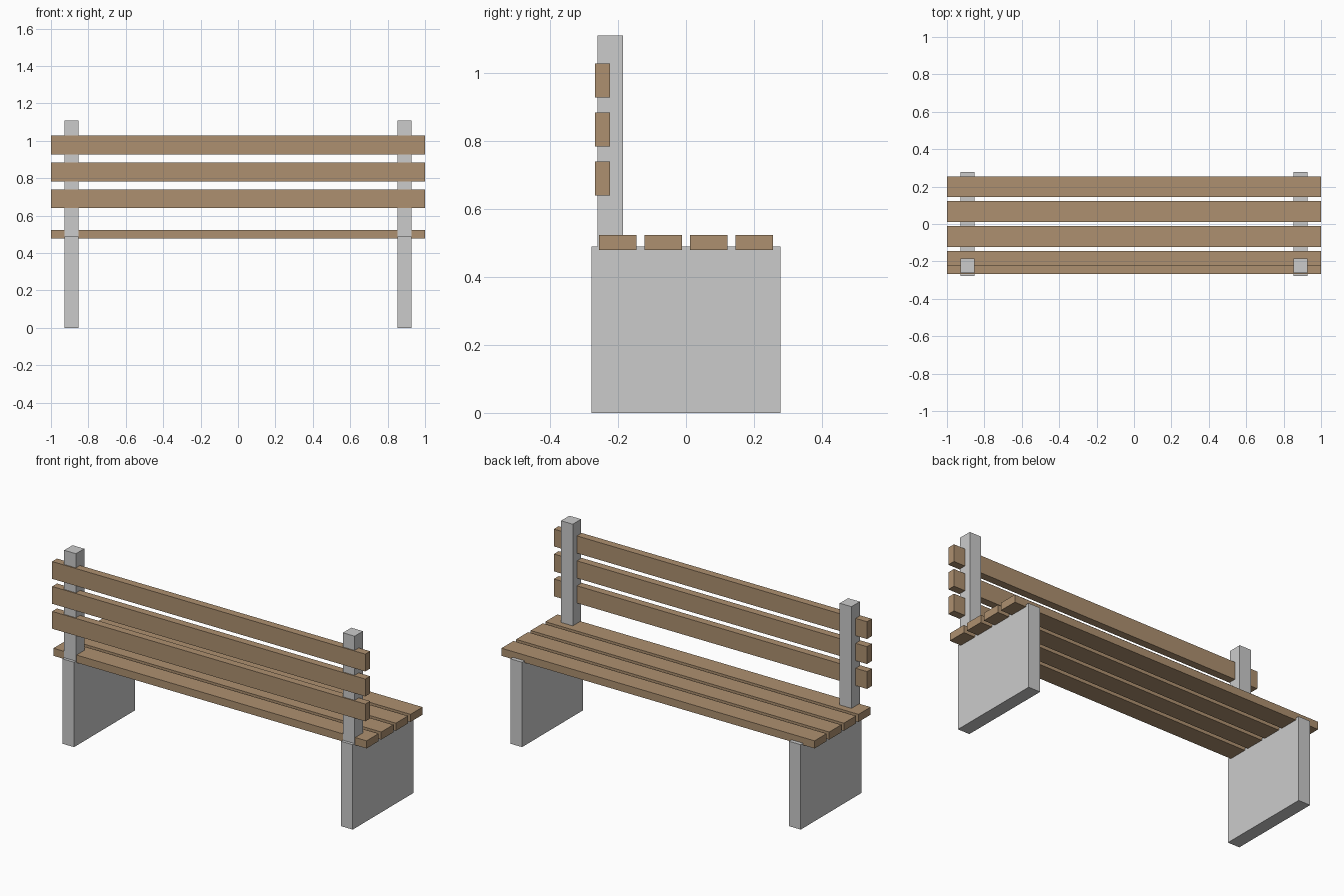
import bpy
import bmesh
from mathutils import Vector

if "Cube" in bpy.data.objects:
    bpy.data.objects.remove(bpy.data.objects["Cube"])

wood = bpy.data.materials.new("wood")
wood.diffuse_color = (0.42, 0.28, 0.16, 1)
wood.use_nodes = True
wood.node_tree.nodes["Principled BSDF"].inputs["Base Color"].default_value = wood.diffuse_color


def box(name, lo, hi, material=None):
    """Axis-aligned box between two corners."""
    lo, hi = Vector(lo), Vector(hi)
    mesh = bpy.data.meshes.new(name)
    bm = bmesh.new()
    bmesh.ops.create_cube(bm, size=1)
    bmesh.ops.scale(bm, vec=hi - lo, verts=bm.verts)
    bm.to_mesh(mesh)
    bm.free()
    obj = bpy.data.objects.new(name, mesh)
    obj.location = (lo + hi) / 2
    bpy.context.collection.objects.link(obj)
    if material:
        mesh.materials.append(material)
    return obj


LEG_X, HALF_W = 0.89, 0.0375

# Side panels and the backrest posts standing on them
for side, sx in (("left", -1), ("right", 1)):
    x0, x1 = sx * LEG_X - HALF_W, sx * LEG_X + HALF_W
    box(f"{side}_leg_panel", (x0, -0.278, 0), (x1, 0.278, 0.49))
    box(f"{side}_back_post", (x0, -0.261, 0.49), (x1, -0.185, 1.11))

# Seat slats, slightly sunk into the panels
for i in range(4):
    y = (i - 1.5) * 0.1335
    box(f"seat_slat_{i + 1}", (-1, y - 0.055, 0.479), (1, y + 0.055, 0.523), wood)

# Backrest slats, let into the outer face of the posts
for i in range(3):
    z = 0.69 + i * 0.144
    box(f"back_slat_{i + 1}", (-1, -0.267, z - 0.05), (1, -0.223, z + 0.05), wood)
